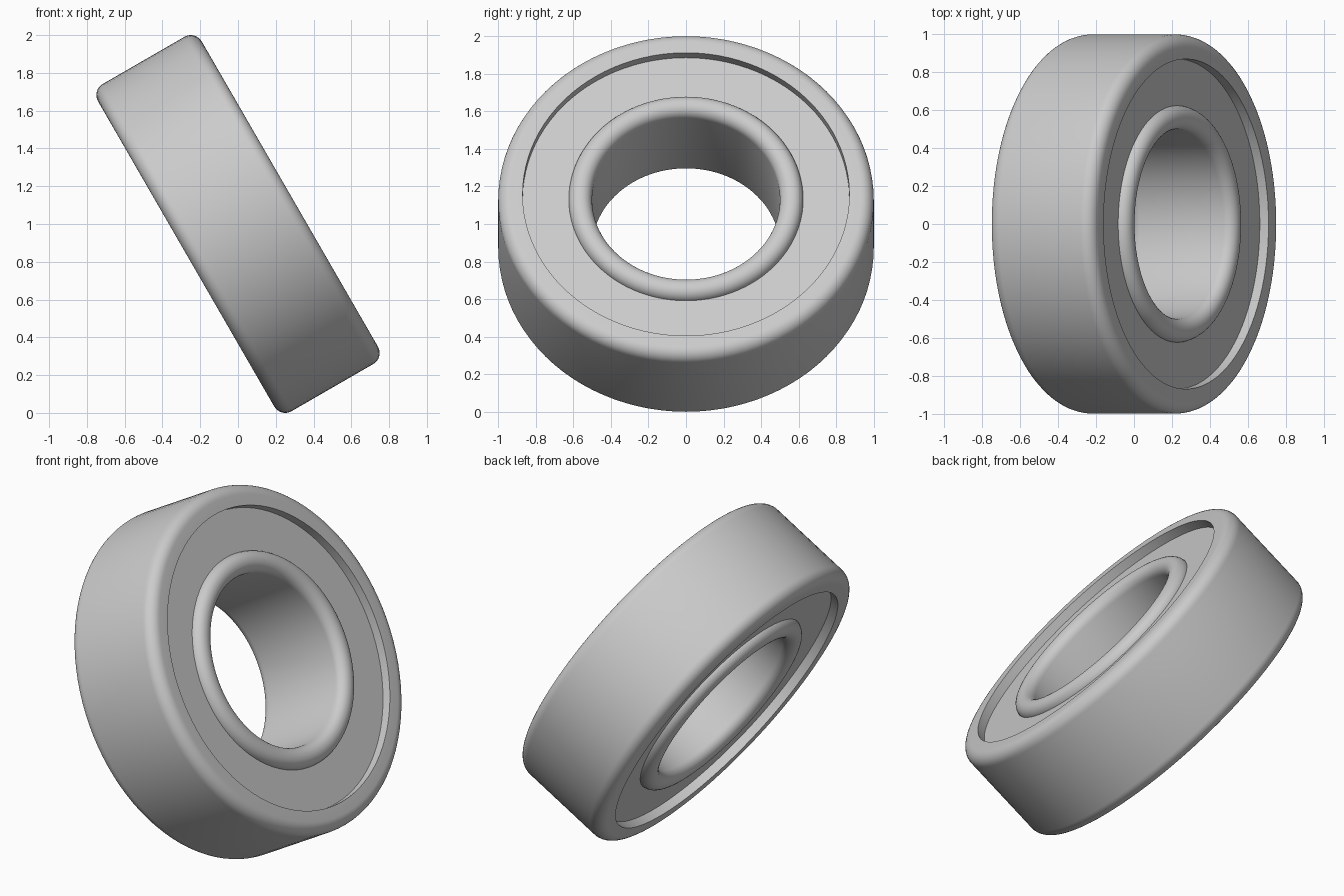
import bpy, bmesh, math
from mathutils import Vector

SEGMENTS = 96
TILT = math.radians(60)
HALF_WIDTH = 0.317

cube = bpy.data.objects.get("Cube")
if cube:
    bpy.data.objects.remove(cube, do_unlink=True)

steel = bpy.data.materials.new("grey steel")
steel.use_nodes = True
grey = (0.6, 0.6, 0.6, 1)
steel.diffuse_color = grey
steel.node_tree.nodes["Principled BSDF"].inputs["Base Color"].default_value = grey


def ring_section(inner, outer, half, inner_round=0, outer_round=0, steps=8):
    """Rectangular ring section (radius, height) with rounded inner and outer edges."""
    corners = [(outer, 1, 0, outer_round), (inner, 1, 90, inner_round),
               (inner, -1, 180, inner_round), (outer, -1, 270, outer_round)]
    points = []
    for radius, side, start, r in corners:
        cx = radius - r if radius == outer else radius + r
        cz = side * (half - r)
        for i in range(steps + 1 if r else 1):
            a = math.radians(start + 90 * i / steps)
            points.append((cx + r * math.cos(a), cz + r * math.sin(a)))
    return points


def lathe(name, section):
    """Revolve a closed section round the axle and tilt the result."""
    bm = bmesh.new()
    loops = []
    for s in range(SEGMENTS):
        a = math.tau * s / SEGMENTS
        loops.append([bm.verts.new(Vector((r * math.cos(a), r * math.sin(a), z)))
                      for r, z in section])
    count = len(section)
    for s in range(SEGMENTS):
        here, there = loops[s], loops[(s + 1) % SEGMENTS]
        for i in range(count):
            j = (i + 1) % count
            bm.faces.new((here[i], there[i], there[j], here[j]))
    bmesh.ops.recalc_face_normals(bm, faces=bm.faces)
    mesh = bpy.data.meshes.new(name)
    bm.to_mesh(mesh)
    bm.free()
    mesh.materials.append(steel)
    obj = bpy.data.objects.new(name, mesh)
    bpy.context.collection.objects.link(obj)
    obj.rotation_euler.y = TILT
    obj.location.z = 1
    bpy.ops.object.select_all(action="DESELECT")
    obj.select_set(True)
    bpy.context.view_layer.objects.active = obj
    bpy.ops.object.shade_smooth_by_angle(angle=math.radians(35))


# Outer race with rounded rim, recessed side shields, inner race with rolled lips
lathe("outer_race", ring_section(0.87, 1.0, HALF_WIDTH, outer_round=0.067))
lathe("side_shields", ring_section(0.61, 0.88, 0.264))
lathe("inner_race", ring_section(0.5, 0.625, HALF_WIDTH, inner_round=0.06, outer_round=0.06))
